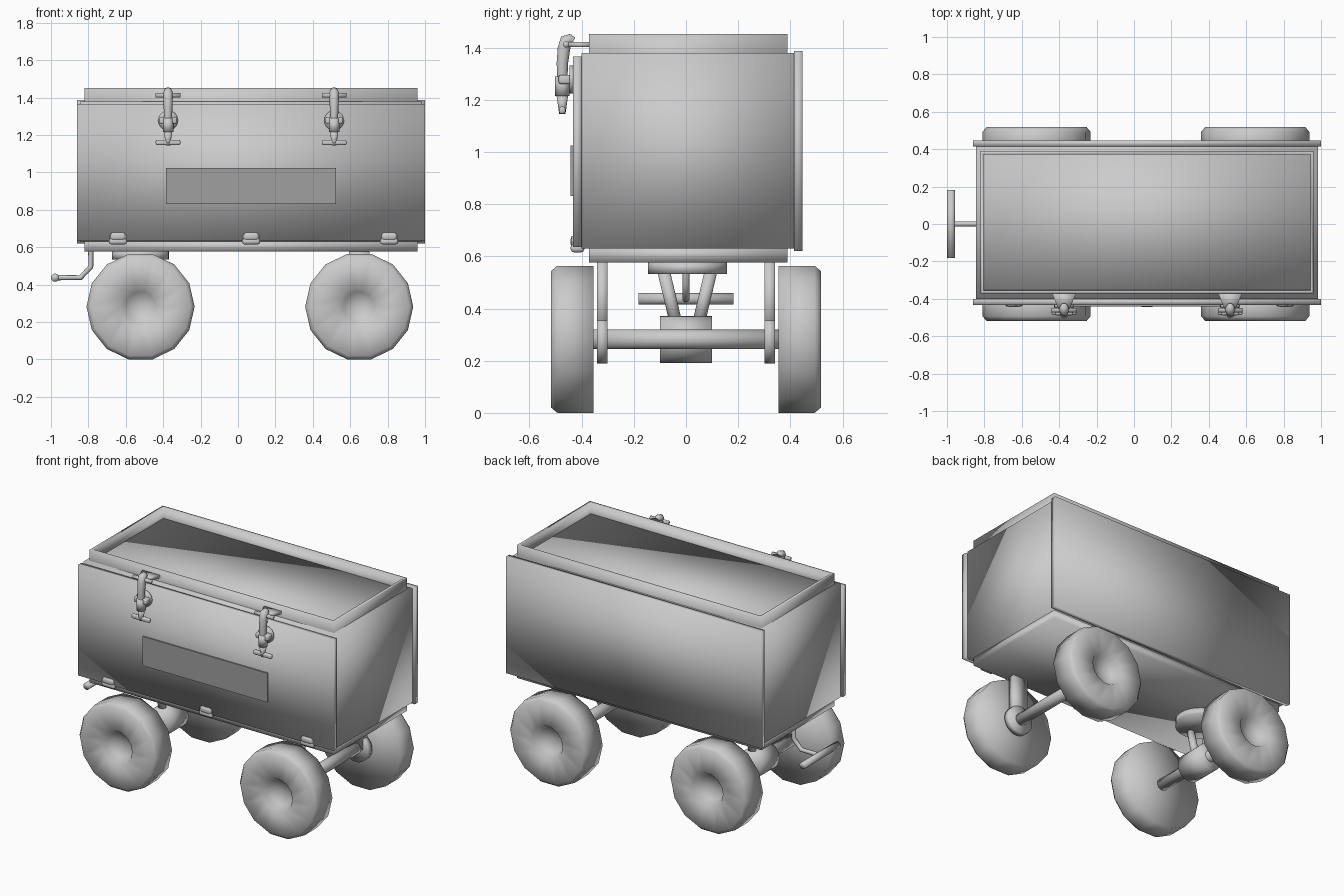
import bpy
import bmesh
import math
from mathutils import Vector

cube = bpy.data.objects.get("Cube")
if cube:
    bpy.data.objects.remove(cube, do_unlink=True)


def make_material(name, value):
    mat = bpy.data.materials.new(name)
    mat.use_nodes = True
    colour = (value, value, value, 1)
    mat.diffuse_color = colour
    mat.node_tree.nodes["Principled BSDF"].inputs["Base Color"].default_value = colour
    return mat


GREY = make_material("light grey", 0.6)
DARK = make_material("dark grey", 0.35)


def finish(name, bm, mat=GREY, smooth=True):
    """Turn a bmesh into an object, softly shaded all over unless told otherwise."""
    bmesh.ops.recalc_face_normals(bm, faces=bm.faces)
    for face in bm.faces:
        face.smooth = smooth
    mesh = bpy.data.meshes.new(name)
    bm.to_mesh(mesh)
    bm.free()
    obj = bpy.data.objects.new(name, mesh)
    bpy.context.collection.objects.link(obj)
    mesh.materials.append(mat)


def box_mesh(x, y, z, split=False):
    """Box from a (low, high) range on each axis, optionally split along face diagonals."""
    bm = bmesh.new()
    bmesh.ops.create_cube(bm, size=1)
    if split:
        corners = [v for v in bm.verts if v.co.x * v.co.y * v.co.z > 0]
        bmesh.ops.connect_verts(bm, verts=corners)
    for v in bm.verts:
        v.co = [(lo + hi) / 2 + c * (hi - lo) for c, (lo, hi) in zip(v.co, (x, y, z))]
    return bm


def box(name, x, y, z, mat=GREY, bevel=0, smooth=True):
    bm = box_mesh(x, y, z, split=not bevel)
    if bevel:
        bmesh.ops.bevel(bm, geom=bm.edges[:], offset=bevel, segments=2, profile=0.5, affect='EDGES')
    finish(name, bm, mat, smooth)


def rod(name, a, b, r1, r2=None, sides=20):
    """Cylinder or cone between two points."""
    a, b = Vector(a), Vector(b)
    bm = bmesh.new()
    bmesh.ops.create_cone(bm, cap_ends=True, segments=sides, radius1=r1,
                          radius2=r1 if r2 is None else r2, depth=(b - a).length)
    turn = (b - a).to_track_quat('Z', 'Y')
    for v in bm.verts:
        v.co = turn @ v.co + (a + b) / 2
    finish(name, bm)


def tube(name, points, radius):
    """Round tube through points given as (x, y, z, relative radius)."""
    curve = bpy.data.curves.new(name, 'CURVE')
    curve.dimensions = '3D'
    curve.bevel_depth = radius
    curve.bevel_resolution = 3
    curve.use_fill_caps = True
    spline = curve.splines.new('POLY')
    spline.points.add(len(points) - 1)
    for p, (x, y, z, r) in zip(spline.points, points):
        p.co = (x, y, z, 1)
        p.radius = r
    spline.use_smooth = True
    obj = bpy.data.objects.new(name, curve)
    bpy.context.collection.objects.link(obj)
    curve.materials.append(GREY)
    bpy.ops.object.select_all(action='DESELECT')
    obj.select_set(True)
    bpy.context.view_layer.objects.active = obj
    bpy.ops.object.convert(target='MESH')
    bpy.ops.object.shade_smooth()


# Box body with its larger front and back panels
FRAME_X, FRAME_Y = (-0.822, 0.961), (-0.372, 0.39)
PANEL_X = (-0.862, 1.0)
box("body", (-0.845, 0.984), (-0.40, 0.414), (0.63, 1.38))
box("front_panel", PANEL_X, (-0.433, -0.40), (0.636, 1.366))
box("back_panel", PANEL_X, (0.414, 0.447), (0.62, 1.388))
box("base_frame", FRAME_X, FRAME_Y, (0.577, 0.635))
box("front_plate", (-0.386, 0.523), (-0.442, -0.433), (0.832, 1.024), DARK, smooth=False)

# Raised top rim, open in the middle so the body top shows
bm = box_mesh(FRAME_X, FRAME_Y, (1.37, 1.452))
top = max(bm.faces, key=lambda f: f.calc_center_median().z)
bottom = min(bm.faces, key=lambda f: f.calc_center_median().z)
bmesh.ops.inset_individual(bm, faces=[top], thickness=0.025)
bmesh.ops.inset_individual(bm, faces=[top], thickness=0.0002, depth=-0.082)
bmesh.ops.delete(bm, geom=[top, bottom], context='FACES')
finish("top_rim", bm)

# Hinges along the lower front edge
for x in (-0.642, 0.07, 0.808):
    box("hinge_leaf", (x - 0.042, x + 0.042), (-0.443, -0.425), (0.635, 0.678), bevel=0.014)
    box("hinge_knuckle", (x - 0.048, x + 0.048), (-0.442, -0.39), (0.615, 0.648), bevel=0.012)

# Toggle latches
for x in (-0.374, 0.514):
    # tapered link from the rim to the hook
    bm = box_mesh((x - 0.065, x + 0.065), (-0.455, -0.37), (1.402, 1.422))
    for v in bm.verts:
        if v.co.y < -0.4:
            v.co.x = x + (v.co.x - x) * 0.45
    finish("latch_link", bm)
    rod("latch_cross_pin", (x - 0.066, -0.46, 1.412), (x + 0.066, -0.46, 1.412), 0.012)
    tube("latch_arm", [(x, -0.432, 1.424, 0.7), (x, -0.445, 1.431, 1), (x, -0.46, 1.425, 1.15),
                       (x, -0.468, 1.395, 1.1), (x, -0.474, 1.34, 1), (x, -0.474, 1.25, 0.85),
                       (x, -0.474, 1.165, 0.7)], 0.023)
    rod("latch_boss", (x, -0.432, 1.278), (x, -0.446, 1.278), 0.053)
    box("latch_block", (x - 0.047, x + 0.047), (-0.488, -0.44), (1.26, 1.295), bevel=0.008)
    rod("latch_collar", (x, -0.474, 1.215), (x, -0.474, 1.29), 0.028)
    rod("latch_grip", (x, -0.474, 1.145), (x, -0.474, 1.215), 0.012, 0.022)
    box("latch_foot", (x - 0.066, x + 0.066), (-0.486, -0.462), (1.146, 1.174), bevel=0.008)

# Wheels: revolved tyre profile with a dished hub, as (radius, offset outward)
TYRE = [(0, 0), (0.289, 0), (0.289, 0.138), (0.268, 0.163), (0.112, 0.163), (0.08, 0.115), (0, 0.098)]
FRONT_X, REAR_X, AXLE_Z = -0.521, 0.648, 0.282


def wheel(name, x, side):
    bm = bmesh.new()
    verts = [bm.verts.new((r, side * (0.355 + d), 0)) for r, d in TYRE]
    edges = [bm.edges.new(pair) for pair in zip(verts, verts[1:])]
    bmesh.ops.spin(bm, geom=verts + edges, cent=(0, 0, 0), axis=(0, 1, 0),
                   angle=math.tau, steps=14, use_merge=False)
    bmesh.ops.remove_doubles(bm, verts=bm.verts, dist=0.0005)
    bmesh.ops.translate(bm, verts=bm.verts, vec=(x, 0, AXLE_Z))
    finish(name, bm)


for label, x in (("front", FRONT_X), ("rear", REAR_X)):
    rod(label + "_axle", (x, -0.36, AXLE_Z), (x, 0.36, AXLE_Z), 0.038)
    for side in (-1, 1):
        wheel(label + "_wheel", x, side)

# Rear axle hangers with round eyes
for side in (-1, 1):
    inner, outer = side * 0.30, side * 0.342
    rod("hanger_eye", (REAR_X, inner, AXLE_Z), (REAR_X, outer, AXLE_Z), 0.092, sides=24)
    box("hanger_strut", (REAR_X - 0.055, REAR_X + 0.055),
        (min(inner, outer), max(inner, outer)), (AXLE_Z, 0.58))

# Steering turntable, splayed legs and axle barrel
rod("turntable", (FRONT_X, 0.006, 0.533), (FRONT_X, 0.006, 0.58), 0.152, sides=28)
rod("axle_barrel", (FRONT_X, -0.10, AXLE_Z), (FRONT_X, 0.10, AXLE_Z), 0.09, sides=24)
for side in (-1, 1):
    rod("steering_leg", (FRONT_X, 0.005 + side * 0.04, 0.33),
        (FRONT_X, 0.005 + side * 0.09, 0.54), 0.024)

# Cranked pull bar with cross handle
tube("pull_bar", [(-0.787, 0, 0.585, 1), (-0.787, 0, 0.495, 1), (-0.842, 0, 0.437, 1),
                  (-0.98, 0, 0.437, 1)], 0.014)
rod("pull_handle", (-0.978, -0.183, 0.437), (-0.978, 0.183, 0.437), 0.022)
